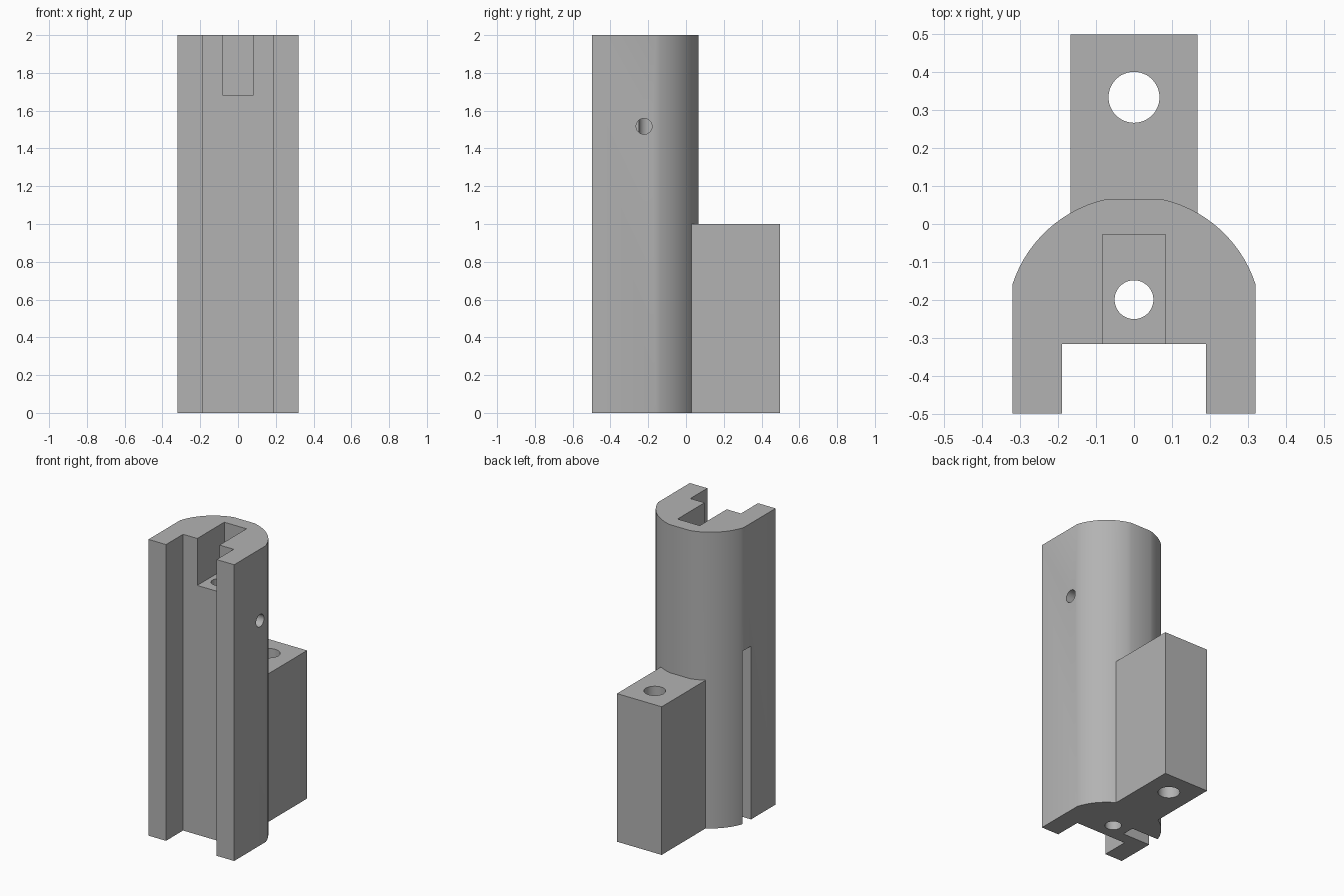
import bpy
import bmesh
from math import cos, sin, pi, radians
from mathutils import Matrix, Vector

cube = bpy.data.objects.get("Cube")
if cube:
    bpy.data.objects.remove(cube, do_unlink=True)

# Single plain grey
grey = bpy.data.materials.new("plain grey")
grey.use_nodes = True
colour = (0.45, 0.45, 0.45, 1)
grey.diffuse_color = colour
grey.node_tree.nodes["Principled BSDF"].inputs["Base Color"].default_value = colour


def finish(name, bm):
    bmesh.ops.recalc_face_normals(bm, faces=bm.faces)
    mesh = bpy.data.meshes.new(name)
    bm.to_mesh(mesh)
    bm.free()
    mesh.materials.append(grey)
    obj = bpy.data.objects.new(name, mesh)
    bpy.context.collection.objects.link(obj)
    return obj


def prism(name, outline, z0, z1):
    bm = bmesh.new()
    face = bm.faces.new([bm.verts.new((x, y, z0)) for x, y in outline])
    top = bmesh.ops.extrude_face_region(bm, geom=[face])["geom"]
    verts = [v for v in top if isinstance(v, bmesh.types.BMVert)]
    bmesh.ops.translate(bm, verts=verts, vec=(0, 0, z1 - z0))
    return finish(name, bm)


def box(name, x0, x1, y0, y1, z0, z1):
    return prism(name, [(x0, y0), (x1, y0), (x1, y1), (x0, y1)], z0, z1)


def rod(name, radius, start, end):
    a, b = Vector(start), Vector(end)
    turn = (b - a).to_track_quat("Z", "Y").to_matrix().to_4x4()
    bm = bmesh.new()
    bmesh.ops.create_cone(bm, cap_ends=True, segments=48, radius1=radius,
                          radius2=radius, depth=(b - a).length,
                          matrix=Matrix.Translation((a + b) / 2) @ turn)
    return finish(name, bm)


def combine(target, tool, operation):
    mod = target.modifiers.new(tool.name, "BOOLEAN")
    mod.operation, mod.solver, mod.object = operation, "EXACT", tool
    bpy.context.view_layer.objects.active = target
    bpy.ops.object.modifier_apply(modifier=mod.name)
    bpy.data.objects.remove(tool, do_unlink=True)


# Channel column: two front legs, rounded back with a flat strip
centre, radius, steps = -0.2626, 0.336, 14
low, high = radians(17.8), radians(77.1)
angles = [low + (high - low) * i / steps for i in range(steps + 1)]
half = [(0.189, -0.316), (0.189, -0.498), (0.32, -0.498)]
half += [(radius * cos(a), centre + radius * sin(a)) for a in angles]
outline = half + [(-x, y) for x, y in reversed(half)]
column = prism("column_with_mounting_block", outline, 0, 2)

# Rear mounting block
combine(column, box("block", -0.167, 0.167, -0.02, 0.498, 0, 1), "UNION")

# Top pocket, side slot and drilled holes
cutters = [
    box("pocket", -0.083, 0.083, -0.4, -0.028, 1.683, 2.1),
    box("side_slot", -0.4, -0.115, -0.237, -0.152, -0.1, 1.17),
    rod("block_hole", 0.067, (0, 0.333, -0.1), (0, 0.333, 1.1)),
    rod("column_hole", 0.051, (0, -0.199, -0.1), (0, -0.199, 1.8)),
    rod("cross_hole", 0.042, (0, -0.222, 1.517), (0.4, -0.222, 1.517)),
]
for cutter in cutters:
    combine(column, cutter, "DIFFERENCE")

bpy.ops.object.select_all(action="DESELECT")
column.select_set(True)
bpy.context.view_layer.objects.active = column
bpy.ops.object.shade_smooth_by_angle(angle=radians(25))
